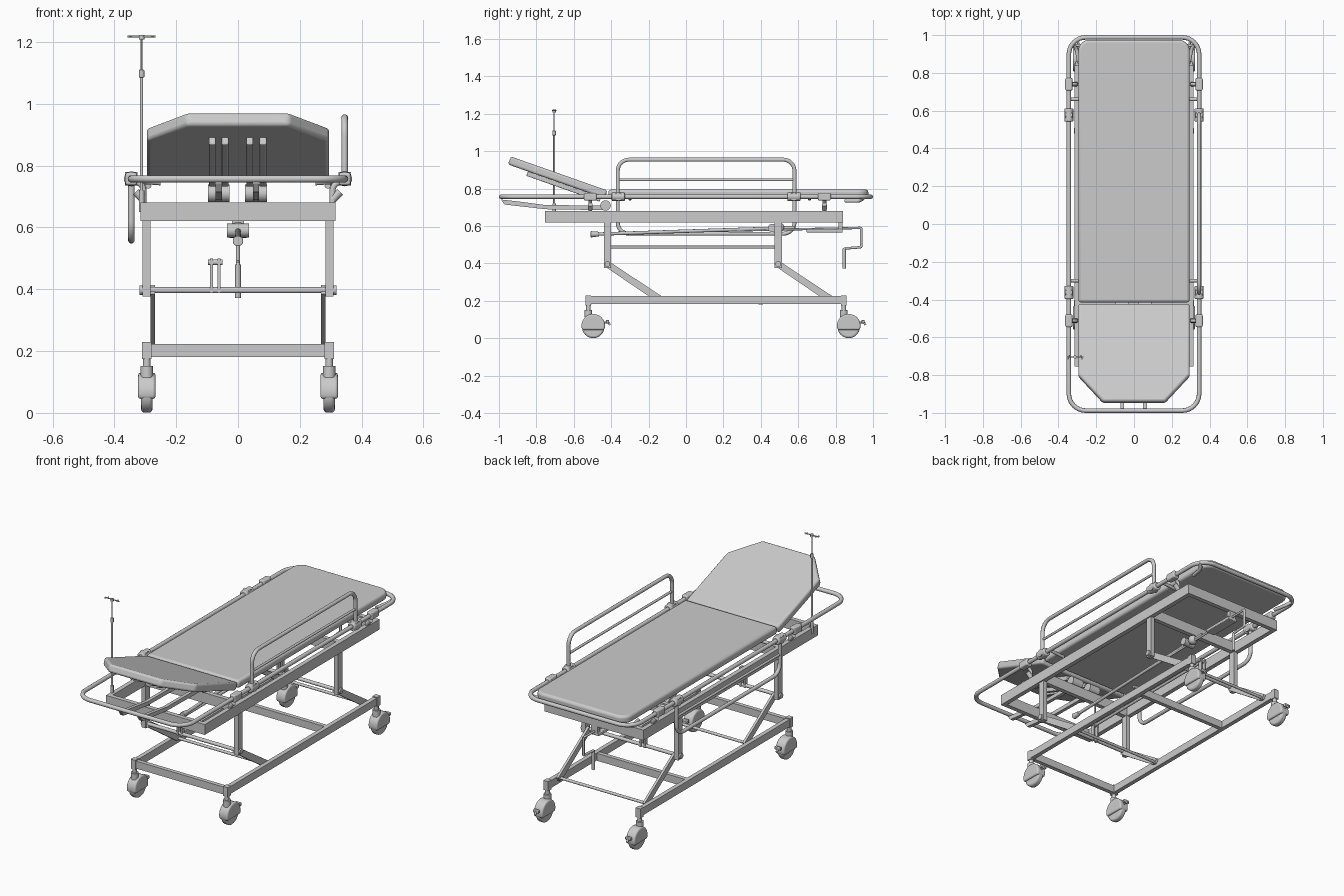
import bpy, bmesh, math
from mathutils import Vector, Matrix

old = bpy.data.objects.get("Cube")
if old:
    bpy.data.objects.remove(old)

GREY = (0.6, 0.6, 0.6, 1)
grey = bpy.data.materials.new("light_grey")
grey.use_nodes = True
grey.diffuse_color = GREY
grey.node_tree.nodes["Principled BSDF"].inputs["Base Color"].default_value = GREY


def finish(name, bm, bevel=0, smooth=False, segments=3):
    bmesh.ops.recalc_face_normals(bm, faces=bm.faces)
    mesh = bpy.data.meshes.new(name)
    bm.to_mesh(mesh)
    bm.free()
    mesh.materials.append(grey)
    ob = bpy.data.objects.new(name, mesh)
    bpy.context.collection.objects.link(ob)
    if bevel:
        mod = ob.modifiers.new("soft_edges", "BEVEL")
        mod.width, mod.segments, mod.limit_method = bevel, segments, "ANGLE"
    if smooth:
        bpy.ops.object.select_all(action="DESELECT")
        ob.select_set(True)
        bpy.context.view_layer.objects.active = ob
        bpy.ops.object.shade_smooth_by_angle(angle=math.radians(40))
    return ob


def box(name, lo, hi, bevel=0):
    lo, hi = Vector(lo), Vector(hi)
    bm = bmesh.new()
    bmesh.ops.create_cube(bm, size=1)
    bmesh.ops.scale(bm, vec=hi - lo, verts=bm.verts)
    bmesh.ops.translate(bm, vec=(lo + hi) / 2, verts=bm.verts)
    return finish(name, bm, bevel)


def rod(name, a, b, r, r2=None, sides=20, bevel=0):
    a, b = Vector(a), Vector(b)
    bm = bmesh.new()
    bmesh.ops.create_cone(bm, cap_ends=True, segments=sides, radius1=r,
                          radius2=r if r2 is None else r2, depth=(b - a).length)
    turn = (b - a).to_track_quat("Z", "Y").to_matrix().to_4x4()
    bmesh.ops.transform(bm, matrix=Matrix.Translation((a + b) / 2) @ turn, verts=bm.verts)
    return finish(name, bm, bevel, True)


def ball(name, at, r):
    bm = bmesh.new()
    bmesh.ops.create_uvsphere(bm, u_segments=16, v_segments=10, radius=r)
    bmesh.ops.translate(bm, vec=at, verts=bm.verts)
    return finish(name, bm, 0, True)


def fillet(points, r, closed):
    # Replace each corner with a short curve
    pts = [Vector(p) for p in points]
    out = []
    for i, p in enumerate(pts):
        if not closed and i in (0, len(pts) - 1):
            out.append(p)
            continue
        a = p + (pts[i - 1] - p).normalized() * r
        c = p + (pts[(i + 1) % len(pts)] - p).normalized() * r
        centre = a + c - p
        for k in range(9):
            t = k / 8 * math.pi / 2
            out.append(centre + (a - centre) * math.cos(t) + (c - centre) * math.sin(t))
    return out


def tube(name, points, r, corner=0.05, closed=False):
    cu = bpy.data.curves.new(name, "CURVE")
    cu.dimensions = "3D"
    cu.bevel_depth, cu.bevel_resolution, cu.use_fill_caps = r, 3, True
    pts = fillet(points, corner, closed)
    sp = cu.splines.new("POLY")
    sp.points.add(len(pts) - 1)
    for q, p in zip(sp.points, pts):
        q.co = (*p, 1)
    sp.use_cyclic_u = closed
    sp.use_smooth = True
    cu.materials.append(grey)
    ob = bpy.data.objects.new(name, cu)
    bpy.context.collection.objects.link(ob)
    bpy.ops.object.select_all(action="DESELECT")
    ob.select_set(True)
    bpy.context.view_layer.objects.active = ob
    bpy.ops.object.convert(target="MESH")
    return ob


def prism(name, outline, depth, bevel=0, smooth=False):
    # Extrude a closed outline of 3D points along a vector
    bm = bmesh.new()
    face = bm.faces.new([bm.verts.new(p) for p in outline])
    new = bmesh.ops.extrude_face_region(bm, geom=[face])["geom"]
    bmesh.ops.translate(bm, vec=depth, verts=[v for v in new if isinstance(v, bmesh.types.BMVert)])
    return finish(name, bm, bevel, smooth)


# Mattress and the raised backrest with its ribs
W = 0.295
back = fillet([(W, 0.9, 0.75), (W, 0.975, 0.75), (-W, 0.975, 0.75), (-W, 0.9, 0.75)], 0.06, False)
prism("mattress", [(W, -0.415, 0.75)] + back[1:-1] + [(-W, -0.415, 0.75)], (0, 0, 0.045), 0.014, True)
tilt = Matrix.Translation((0, -0.42, 0.79)) @ Matrix.Rotation(math.radians(-19.4), 4, "X")
rest = prism("backrest", [(-W, 0, -0.045), (-W, -0.40, -0.045), (-0.165, -0.548, -0.045),
                          (0.165, -0.548, -0.045), (W, -0.40, -0.045), (W, 0, -0.045)],
             (0, 0, 0.045), 0.012, True)
rest.matrix_world = tilt
for x in (-0.083, -0.042, 0.038, 0.081):
    rib = box("backrest_rib", (x - 0.011, -0.435, -0.07), (x + 0.011, -0.02, -0.044), 0.004)
    rib.matrix_world = tilt
for x in (-0.062, 0.058):
    prism("backrest_support", [(x - 0.01, -0.99, 0.742), (x - 0.01, -0.97, 0.715), (x - 0.01, -0.75, 0.69),
                               (x - 0.01, -0.42, 0.685), (x - 0.01, -0.42, 0.71), (x - 0.01, -0.75, 0.712),
                               (x - 0.01, -0.90, 0.732)], (0.02, 0, 0))
    rod("backrest_hinge", (x - 0.035, -0.43, 0.71), (x + 0.035, -0.43, 0.71), 0.028)

# Perimeter bumper tube
X, Z = 0.345, 0.757
tube("perimeter_tube", [(X, -0.988, Z), (X, 0.988, Z), (-X, 0.988, Z), (-X, -0.988, Z)], 0.012, 0.09, True)

# Side rails: left one raised, right one lowered
for s, name in ((1, "left_rail"), (-1, "right_rail")):
    x, top, mid = s * X, Z + s * 0.198, Z + s * 0.09
    tube(name, [(x, -0.365, Z), (x, -0.365, top), (x, 0.58, top), (x, 0.58, Z)], 0.011, 0.06)
    rod(name + "_middle_bar", (x, -0.365, mid), (x, 0.58, mid), 0.007)
    for y in (-0.362, 0.577):
        rod("rail_pivot", (x, y - 0.035, Z), (x, y + 0.035, Z), 0.024, bevel=0.006)
        rod("rail_pivot_boss", (x - 0.02, y, Z), (x + 0.02, y, Z), 0.022)
    # Clamps holding the tube to the bed frame
    for y in (-0.512, 0.74):
        box("tube_clamp", (x - 0.019, y - 0.034, Z - 0.021), (x + 0.019, y + 0.034, Z + 0.021), 0.008)
        tube("clamp_bracket", [(x, y, Z), (s * 0.306, y, 0.735), (s * 0.306, y, 0.67)], 0.01, 0.015)
        rod("clamp_knob", (s * 0.306, y, 0.69), (s * 0.33, y, 0.715), 0.013)
    for y in (-0.30, 0.66):
        rod("tube_cross_link", (s * 0.25, y, 0.745), (x, y, 0.752), 0.009)
    tube("corner_brace", [(s * 0.33, 0.955, Z), (s * 0.305, 0.93, 0.735), (s * 0.29, 0.85, 0.735)], 0.01, 0.015)

# Upper bed frame
for s in (1, -1):
    box("bed_frame_side", (s * 0.29, -0.755, 0.62), (s * 0.316, 0.84, 0.68))
for y in (-0.742, -0.42, 0.495, 0.827):
    box("bed_frame_cross_beam", (-0.29, y - 0.013, 0.62), (0.29, y + 0.013, 0.68))

# Lifting legs with swinging arms
for y in (-0.42, 0.493):
    rod("pivot_shaft", (-0.318, y, 0.397), (0.318, y, 0.397), 0.01)
    rod("arm_foot_shaft", (-0.28, y + 0.265, 0.215), (0.28, y + 0.265, 0.215), 0.008)
    for s in (1, -1):
        box("leg", (s * 0.283, y - 0.019, 0.377), (s * 0.309, y + 0.019, 0.625))
        rod("leg_pivot_cap", (s * 0.305, y, 0.397), (s * 0.318, y, 0.397), 0.015)
        prism("swing_arm", [(s * 0.269, y - 0.015, 0.385), (s * 0.269, y + 0.005, 0.413),
                            (s * 0.269, y + 0.29, 0.225), (s * 0.269, y + 0.275, 0.2),
                            (s * 0.269, y + 0.25, 0.205)], (s * 0.014, 0, 0))
    for x in (-0.086, -0.061):
        box("lift_lever", (x - 0.005, y - 0.012, 0.387), (x + 0.005, y + 0.012, 0.5))
    rod("lift_lever_pin", (-0.097, y, 0.487), (-0.05, y, 0.487), 0.009)
rod("lift_link", (-0.073, -0.42, 0.487), (-0.073, 0.493, 0.487), 0.008)

# Crank screw, gearbox and handle
rod("crank_screw", (0, -0.47, 0.557), (0, 0.58, 0.592), 0.009)
rod("crank_shaft", (0, 0.05, 0.572), (0, 0.94, 0.59), 0.006)
rod("screw_end", (0, -0.51, 0.556), (0, -0.465, 0.557), 0.017, 0.012, bevel=0.003)
rod("screw_nut", (-0.035, 0.46, 0.59), (0.035, 0.46, 0.59), 0.022)
ball("screw_joint", (0, 0.50, 0.592), 0.026)
box("crank_bracket", (-0.03, 0.645, 0.566), (0.03, 0.838, 0.584), 0.004)
box("crank_hanger", (-0.02, 0.815, 0.58), (0.02, 0.838, 0.625))
tube("crank_handle", [(0, 0.92, 0.59), (0, 0.937, 0.59), (0, 0.937, 0.487), (0, 0.846, 0.48), (0, 0.846, 0.44)], 0.007, 0.006)
rod("crank_grip", (0, 0.846, 0.372), (0, 0.846, 0.48), 0.009)

# Wheeled base
for s in (1, -1):
    box("base_rail", (s * 0.282, -0.525, 0.182), (s * 0.307, 0.85, 0.225))
for y in (-0.518, 0.40):
    box("base_cross_beam", (-0.283, y - 0.012, 0.18), (0.283, y + 0.012, 0.223))

# Casters
for x in (-0.295, 0.295):
    for y in (-0.522, 0.844):
        box("caster_post", (x - 0.015, y - 0.015, 0.175), (x + 0.015, y + 0.015, 0.23))
        rod("caster_stem", (x, y, 0.145), (x, y, 0.18), 0.012)
        rod("caster_collar", (x, y, 0.115), (x, y, 0.152), 0.02)
        cy = y + 0.026
        rod("caster_wheel", (x - 0.018, cy, 0.061), (x + 0.018, cy, 0.061), 0.06, sides=32, bevel=0.01)
        arc = [(x - 0.028, cy + 0.063 * math.cos(a), 0.067 + 0.063 * math.sin(a))
               for a in (math.radians(-20 + 220 * k / 16) for k in range(17))]
        prism("caster_cover", arc, (0.056, 0, 0), 0.008, True)
        tube("brake_pedal", [(x, cy + 0.05, 0.082), (x, cy + 0.08, 0.085), (x, cy + 0.09, 0.072)], 0.006, 0.005)
        box("brake_pad", (x - 0.018, cy + 0.068, 0.08), (x + 0.018, cy + 0.084, 0.098), 0.004)

# Infusion pole
px, py = -0.312, -0.705
rod("pole_socket", (px, py, 0.65), (px, py, 0.72), 0.009)
rod("pole_lower", (px, py, 0.68), (px, py, 1.09), 0.0055)
rod("pole_collar", (px, py, 1.085), (px, py, 1.11), 0.009, bevel=0.003)
rod("pole_upper", (px, py, 1.1), (px, py, 1.22), 0.003)
rod("pole_hub", (px, py, 1.208), (px, py, 1.222), 0.009)
for s in (1, -1):
    rod("pole_hook_arm", (px, py, 1.217), (px + s * 0.045, py, 1.217), 0.003)
    rod("pole_hook_bar", (px + s * 0.038, py - 0.012, 1.218), (px + s * 0.03, py + 0.012, 1.218), 0.0025)
